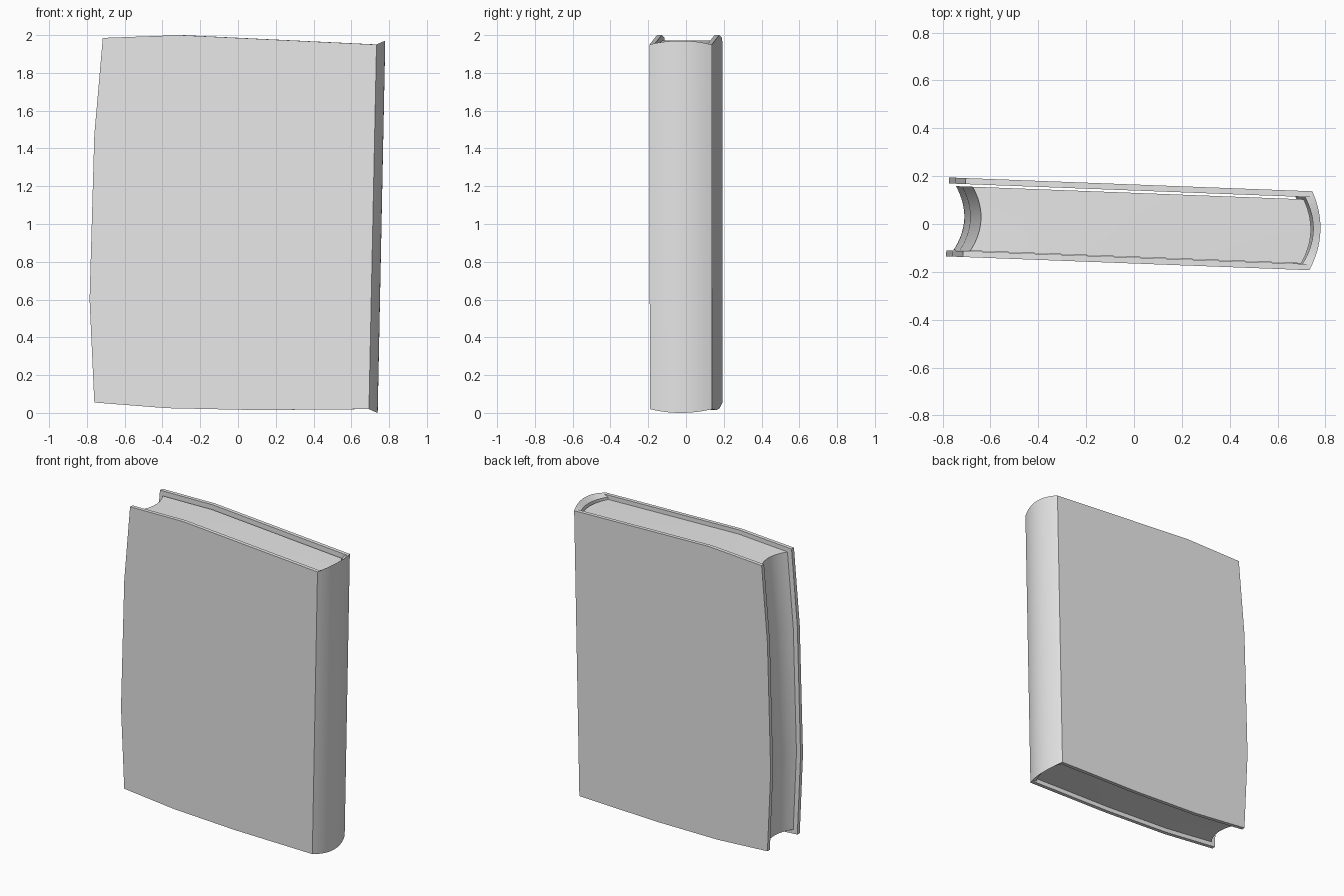
import bpy, bmesh, math
from mathutils import Matrix

cube = bpy.data.objects.get("Cube")
if cube:
    bpy.data.objects.remove(cube, do_unlink=True)

grey = bpy.data.materials.new("light_grey")
grey.use_nodes = True
colour = (0.8, 0.8, 0.8, 1)
grey.diffuse_color = colour
grey.node_tree.nodes["Principled BSDF"].inputs["Base Color"].default_value = colour

TILT = Matrix.Rotation(-0.038, 4, "Z")   # the book stands slightly turned
HALF = 0.165                             # half thickness over the covers
BOARD = 0.025                            # cover board thickness

# Warped cover outline (x, z): spine side, bottom, fore edge, top
SPINE_SIDE = [(0.74, 1.95), (0.70, 0.02)]
BOTTOM = [(0.1, 0.015), (-0.37, 0.025)]
FORE_EDGE = [(-0.755, 0.055), (-0.78, 0.6), (-0.755, 1.47), (-0.71, 1.985)]
TOP = [(-0.3, 2.0)]


def loft(name, sections, smooth=False):
    """Skin a row of closed sections and cap both ends."""
    bm = bmesh.new()
    rings = [[bm.verts.new(p) for p in s] for s in sections]
    n = len(rings[0])
    for a, b in zip(rings, rings[1:]):
        for i in range(n):
            j = (i + 1) % n
            bm.faces.new((a[i], a[j], b[j], b[i]))
    bm.faces.new(rings[0])
    bm.faces.new(rings[-1])
    bmesh.ops.recalc_face_normals(bm, faces=bm.faces)
    bm.transform(TILT)
    mesh = bpy.data.meshes.new(name)
    bm.to_mesh(mesh)
    bm.free()
    mesh.materials.append(grey)
    obj = bpy.data.objects.new(name, mesh)
    bpy.context.collection.objects.link(obj)
    if smooth:
        bpy.ops.object.select_all(action="DESELECT")
        obj.select_set(True)
        bpy.context.view_layer.objects.active = obj
        bpy.ops.object.shade_smooth_by_angle(angle=math.radians(30))
    return obj


def outline(y, spine_shift=0, fore_shift=0, height=1):
    """Cover outline at depth y, with its two long edges moved in x."""
    pts = [(x + spine_shift, z) for x, z in SPINE_SIDE] + BOTTOM
    pts += [(x + fore_shift, z) for x, z in FORE_EDGE] + TOP
    return [(x, y, 1 + (z - 1) * height) for x, z in pts]


# Cover boards
for name, side in (("front_cover", -1), ("back_cover", 1)):
    loft(name, [outline(side * HALF), outline(side * (HALF - BOARD))])

# Page block: hollow fore edge, rounded back
steps = [i / 8 - 1 for i in range(17)]
pages = []
for u in steps:
    bulge = 1 - u * u
    pages.append(outline(-0.004 + 0.134 * u, -0.035 + 0.035 * bulge,
                         0.03 + 0.04 * bulge, 0.972))
loft("pages", pages, smooth=True)

# Rounded spine, with a bevelled rim at head and tail
spine = []
for u in steps:
    bulge = 1 - u * u
    (xt, zt), (xb, zb) = SPINE_SIDE
    out, inn = 0.04 * bulge, 0.04 * bulge - 0.03
    spine.append([
        (xt + out, HALF * u, zt + 0.02 * bulge),
        (xb + out, HALF * u, zb - 0.02 * bulge),
        (xb + inn, (HALF - BOARD) * u, zb + 0.012),
        (xt + inn, (HALF - BOARD) * u, zt - 0.012),
    ])
loft("spine", spine, smooth=True)
